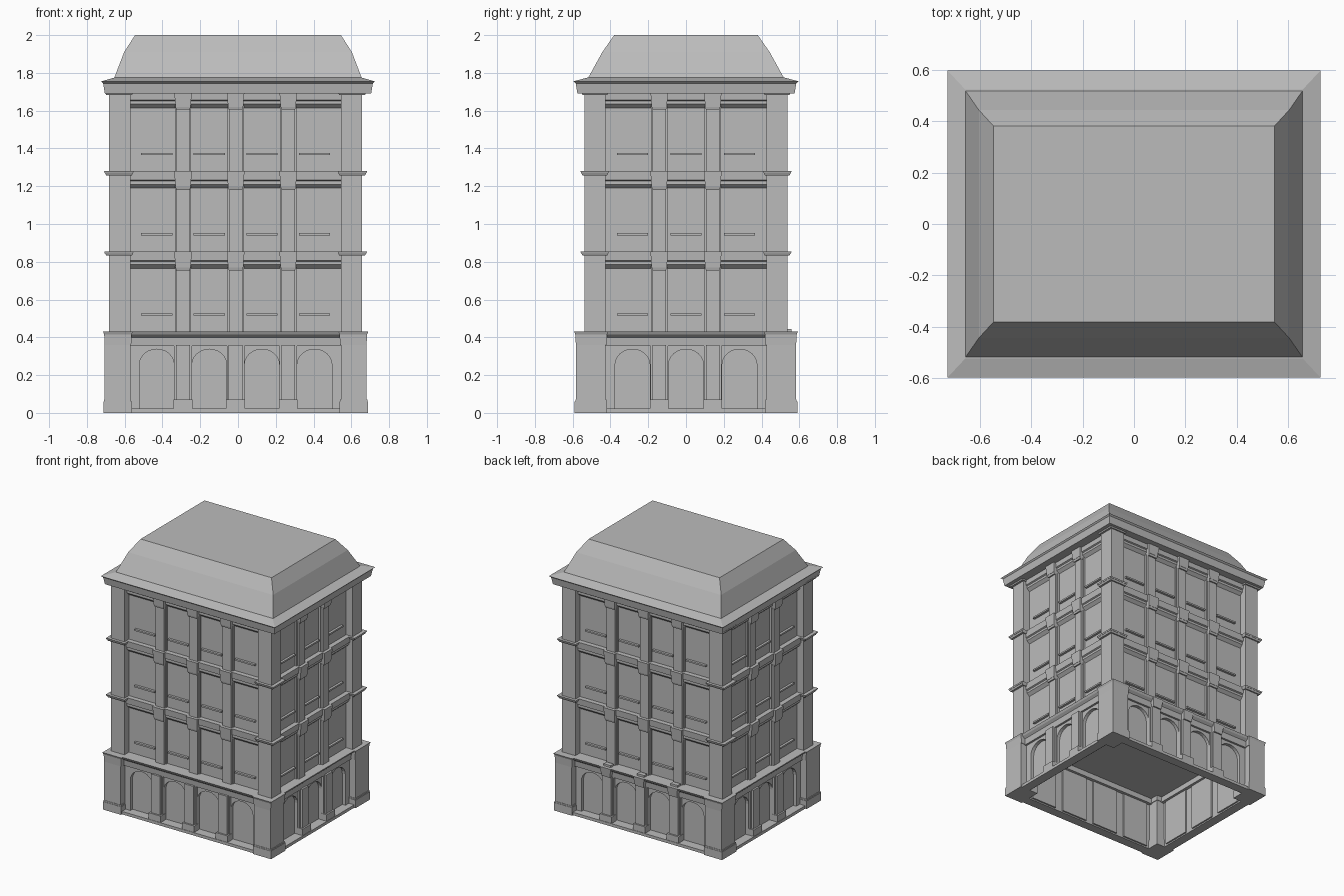
import bpy, bmesh, math
from mathutils import Matrix, Vector

cube = bpy.data.objects.get("Cube")
if cube:
    bpy.data.objects.remove(cube)

stone = bpy.data.materials.new("grey_stone")
stone.use_nodes = True
GREY = (0.5, 0.5, 0.5, 1)
stone.diffuse_color = GREY
stone.node_tree.nodes["Principled BSDF"].inputs["Base Color"].default_value = GREY

CX = -0.0125            # the shaft stands slightly off the roof centre
HX, HY = 0.67, 0.538    # half size of the upper floors
BX, BY = 0.693, 0.583   # half size of the ground floor
PX, PY = 0.557, 0.425   # inner edges of the corner piers
WALL = 0.055            # depth of the bays behind the pier faces
FLOORS = [0.43, 0.855, 1.28, 1.705]
parts = {}


def mesh(name):
    return parts.setdefault(name, bmesh.new())


def loft(name, rings, matrix=Matrix()):
    """Join equal-length rings of points into a closed solid."""
    bm = mesh(name)
    loops = [[bm.verts.new(matrix @ Vector(p)) for p in ring] for ring in rings]
    n = len(loops[0])
    for a, b in zip(loops, loops[1:]):
        for i in range(n):
            j = (i + 1) % n
            bm.faces.new((a[i], a[j], b[j], b[i]))
    bm.faces.new(loops[0][::-1])
    bm.faces.new(loops[-1])


def rect(x0, x1, y0, y1, z):
    return [(x0, y0, z), (x1, y0, z), (x1, y1, z), (x0, y1, z)]


class Side:
    """One elevation: u runs along it, d points outwards."""
    def __init__(self, turn):
        self.matrix = Matrix.Translation((CX, 0, 0)) @ Matrix.Rotation(turn * math.pi / 2, 4, "Z")
        self.back = turn == 2
        long = turn % 2 == 0
        self.edge = PX if long else PY
        self.bays = 4 if long else 3
        self.face = HY if long else HX
        self.base = BY if long else BX
        self.step = 2 * self.edge / self.bays
        self.centres = [(i + 0.5) * self.step - self.edge for i in range(self.bays)]
        self.joints = [i * self.step - self.edge for i in range(1, self.bays)]

    def block(self, name, u, half, d0, d1, z0, z1, grow=0.0):
        """Box centred on u; grow widens the top outwards."""
        loft(name, [rect(u - half, u + half, -d1, -d0, z0),
                    rect(u - half - grow, u + half + grow, -d1 - grow, -d0, z1)], self.matrix)

    def strip(self, name, d, z, profile):
        """Moulding profile run between the corner piers."""
        rings = [[(u, -(d + a), z + b) for a, b in profile]
                 for u in (-self.edge - 0.01, self.edge + 0.01)]
        loft(name, rings, self.matrix)

    def arch_bay(self, name, u, d, thick):
        """Ground-floor wall bay with an arched opening and a closed back."""
        h, r, spring, top = self.step / 2, 0.092, 0.255, 0.37
        outline = [(u - h, 0.01), (u - h, top), (u + h, top), (u + h, 0.01), (u + r, 0.01)]
        outline += [(u + r * math.cos(math.pi * k / 12),
                     spring + 0.082 * math.sin(math.pi * k / 12)) for k in range(13)]
        outline.append((u - r, 0.01))
        loft(name, [[(a, -e, z) for a, z in outline] for e in (d, d - thick)], self.matrix)
        self.block("arch_panels", u, r + 0.015, d - thick - 0.012, d - thick, 0.01, 0.35)


BAND = [(-0.02, -0.09), (0.0, -0.09), (0.022, -0.07), (0.022, -0.053),
        (0.032, -0.048), (0.036, 0.0), (-0.02, 0.0)]
LEDGE = [(-0.10, -0.075), (-0.035, -0.075), (-0.03, -0.03), (-0.012, -0.015),
         (-0.004, 0.0), (-0.10, 0.0)]

for turn in range(4):
    s = Side(turn)
    wall, base = s.face - WALL, s.base
    # Ground floor: plinth, arches, piers between them, ledge
    s.block("plinth", 0, s.edge + 0.02, base - 0.075, base - 0.005, 0, 0.022)
    s.strip("base_ledge", base, 0.43, LEDGE)
    for u in s.centres:
        s.arch_bay("arcade_wall", u, base - 0.05, 0.025)
    for u in s.joints:
        s.block("base_pilasters", u, 0.047, base - 0.07, base - 0.035, 0.02, 0.36)
        s.block("base_pilasters", u, 0.037, base - 0.06, base - 0.02, 0.02, 0.36)
        s.block("base_pilaster_feet", u, 0.05, base - 0.06, base - 0.008, 0.02, 0.07)
        if s.back:
            s.block("back_brackets", u, 0.035, base - 0.06, base - 0.01, 0.36, 0.43, 0.01)
            s.block("back_brackets", u, 0.03, base - 0.06, base - 0.025, 0.42, 0.445)
    # Upper floors: window sills, pilasters, capitals, bands
    for low, high in zip(FLOORS, FLOORS[1:]):
        s.strip("floor_bands", wall, high, BAND)
        for u in s.centres:
            s.block("window_sills", u, 0.083, wall - 0.01, wall + 0.018, low + 0.085, low + 0.097)
        for u in s.joints:
            s.block("pilasters", u, 0.043, wall - 0.01, wall + 0.015, low, high - 0.05)
            s.block("pilasters", u, 0.035, wall - 0.01, wall + 0.03, low, high - 0.05)
            s.block("capitals", u, 0.036, wall - 0.01, wall + 0.04, high - 0.1, high - 0.085, 0.004)
            s.block("capitals", u, 0.04, wall - 0.01, wall + 0.046, high - 0.085, high, 0.007)

# Corner piers with plinths, base caps and floor bands
for sx in (-1, 1):
    for sy in (-1, 1):
        flip = Matrix.Translation((CX, 0, 0)) @ Matrix.Diagonal((sx, sy, 1, 1))

        def corner(name, x, y, z0, z1, inner=0.0, grow=0.0):
            a, b = PX - inner, PY - inner
            loft(name, [rect(a, x, b, y, z0),
                        rect(a - grow, x + grow, b - grow, y + grow, z1)], flip)

        corner("corner_piers", HX, HY, 0.42, 1.70)
        corner("base_corner_piers", BX, BY, 0.06, 0.37)
        corner("corner_plinths", BX + 0.007, BY + 0.006, 0.0, 0.06, 0.008)
        corner("corner_plinths", BX + 0.004, BY + 0.003, 0.06, 0.07, 0.004)
        corner("base_corner_caps", BX, BY, 0.36, 0.415, 0.004, 0.003)
        corner("base_corner_caps", BX + 0.003, BY + 0.003, 0.415, 0.43, 0.007, 0.006)
        for z in FLOORS[1:]:
            corner("corner_bands", HX + 0.015, HY + 0.01, z - 0.022, z - 0.01, 0.008, 0.006)
            corner("corner_bands", HX + 0.023, HY + 0.018, z - 0.01, z, 0.014, 0.003)

# Upper walls, whose underside closes the hollow ground floor
wx, wy = HX - WALL, HY - WALL
loft("upper_walls", [rect(CX - wx, CX + wx, -wy, wy, z) for z in (0.40, 1.70)])
fx, fy = BX - 0.05, BY - 0.05
loft("base_ceiling", [rect(CX - fx, CX + fx, -fy, fy, z) for z in (0.395, 0.425)])


def tiers(name, levels):
    loft(name, [rect(-x, x, -y, y, z) for x, y, z in levels])


# Eaves cornice and mansard roof
tiers("eaves_cornice", [(0.705, 0.575, 1.692), (0.714, 0.584, 1.745),
                        (0.725, 0.597, 1.755), (0.655, 0.522, 1.775)])
tiers("mansard_roof", [(0.655, 0.518, 1.774), (0.603, 0.443, 1.91), (0.545, 0.38, 2.0)])

# Turn every part into an object
for name, bm in parts.items():
    bmesh.ops.recalc_face_normals(bm, faces=bm.faces)
    data = bpy.data.meshes.new(name)
    bm.to_mesh(data)
    bm.free()
    data.materials.append(stone)
    bpy.context.collection.objects.link(bpy.data.objects.new(name, data))
